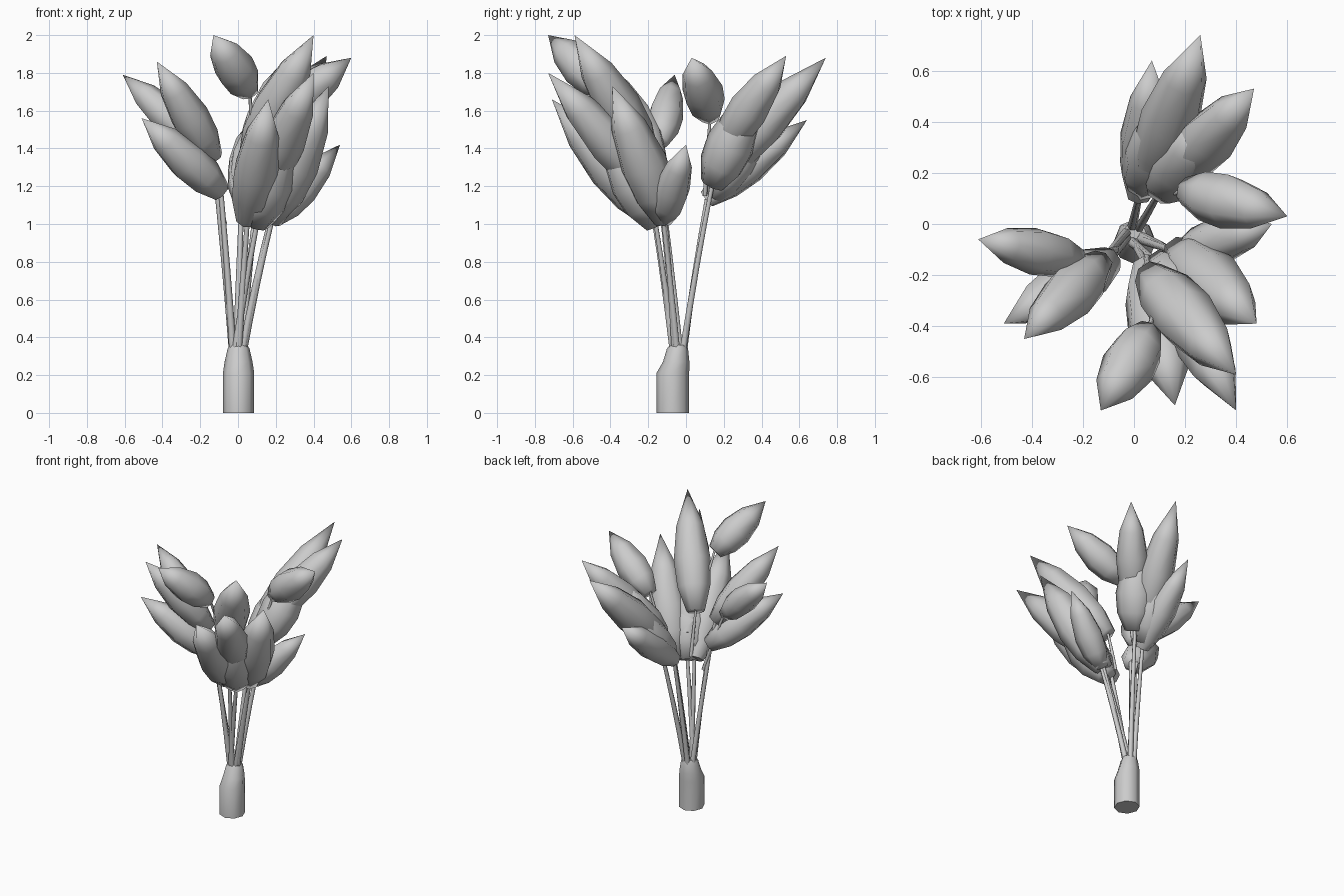
import bpy, bmesh, math
from mathutils import Vector

if "Cube" in bpy.data.objects:
    bpy.data.objects.remove(bpy.data.objects["Cube"])


def loft(name, rings, sides, angle=50):
    """rings: (centre, axis, radius_a, radius_b); zero radius makes a point"""
    bm = bmesh.new()
    loops = []
    for c, axis, ra, rb in rings:
        axis = Vector(axis).normalized()
        a = Vector((0, 1, 0)).cross(axis).normalized()
        b = axis.cross(a)
        if ra == 0:
            loops.append([bm.verts.new(c)])
            continue
        loops.append([bm.verts.new(Vector(c)
                      + a * ra * math.cos(2 * math.pi * i / sides)
                      + b * rb * math.sin(2 * math.pi * i / sides))
                      for i in range(sides)])
    for lo, hi in zip(loops, loops[1:]):
        for i in range(sides):
            j = (i + 1) % sides
            if len(hi) == 1:
                bm.faces.new((lo[i], lo[j], hi[0]))
            else:
                bm.faces.new((lo[i], lo[j], hi[j], hi[i]))
    bm.faces.new(loops[0][::-1])
    if len(loops[-1]) > 1:
        bm.faces.new(loops[-1])
    bmesh.ops.recalc_face_normals(bm, faces=bm.faces)
    me = bpy.data.meshes.new(name)
    bm.to_mesh(me)
    bm.free()
    ob = bpy.data.objects.new(name, me)
    bpy.context.collection.objects.link(ob)
    bpy.ops.object.select_all(action='DESELECT')
    ob.select_set(True)
    bpy.context.view_layer.objects.active = ob
    bpy.ops.object.shade_smooth_by_angle(angle=math.radians(angle))
    return ob


BUD = [(0, .5), (.2, .9), (.42, 1), (.7, .74), (1, 0)]


def bud(base, tip, r):
    base, tip = Vector(base), Vector(tip)
    d = tip - base
    loft("bud", [(base + d * t, d, r * k, r * k) for t, k in BUD], 7, 75)


def stem(start, end, r=.018):
    # stem bows outward as it rises, then leans into its bud
    s, e = Vector(start), Vector(end)
    mid = Vector((s.x + (e.x - s.x) * .45, s.y + (e.y - s.y) * .45, s.z + (e.z - s.z) * .52))
    pts = [s * (1 - t) ** 2 + mid * 2 * t * (1 - t) + e * t * t
           for t in (0, .25, .5, .75, 1)]
    rings = []
    for i, p in enumerate(pts):
        d = pts[min(i + 1, 4)] - pts[max(i - 1, 0)]
        k = r * (1.1 - .1 * i)
        rings.append((p, d, k, k))
    loft("stem", rings, 6, 70)


# wrapped base bundle, leaning back towards the top
loft("base_bundle", [((.003, y, z), (0, 0, 1), rx, ry) for y, z, rx, ry in
     [(-.07, 0, .083, .087), (-.07, .21, .083, .087), (-.052, .27, .074, .07),
      (-.045, .34, .058, .056), (-.04, .36, .047, .045)]], 8)

# buds: base point, tip point, radius
BUDS = [
    ((-.22, -.14, 1.43), (-.61, -.06, 1.79), .095),
    ((-.13, -.15, 1.35), (-.43, -.45, 1.86), .105),
    ((-.09, -.14, 1.17), (-.51, -.39, 1.56), .11),
    ((.06, -.42, 1.70), (-.13, -.73, 2.0), .11),
    ((.06, -.20, 1.35), (.40, -.59, 2.0), .125),
    ((.12, -.18, 1.17), (.40, -.73, 1.80), .12),
    ((.05, -.17, 1.02), (.16, -.71, 1.66), .125),
    ((.17, -.11, 1.02), (.48, -.39, 1.73), .13),
    ((.17, .20, 1.41), (.47, .53, 1.89), .11),
    ((.20, .13, 1.57), (.60, .03, 1.88), .11),
    ((.18, -.12, 1.02), (.54, .0, 1.42), .095),
    ((.06, .17, 1.27), (.26, .74, 1.88), .12),
    ((.02, .11, 1.13), (.07, .64, 1.55), .10),
    ((.11, .14, 1.21), (.29, .38, 1.72), .135),
    # inner buds that fill the front and back clusters
    ((.10, -.16, 1.0), (.25, -.44, 1.52), .135),
    ((.03, .14, 1.15), (.13, .46, 1.60), .115),
]
for b in BUDS:
    bud(*b)

# long stems from the bundle to the lower buds
for i, a in [(1, 2.9), (2, 3.6), (6, 4.8), (7, 5.6), (10, 6), (12, 1.8),
             (13, .9), (14, 4.2)]:
    stem((.03 * math.cos(a), -.04 + .03 * math.sin(a), .33), BUDS[i][0])

# thin side stems branching to the higher buds
for s, e in [((-.07, -.10, 1.0), (-.22, -.14, 1.45)),
             ((.05, -.13, 1.05), (.06, -.20, 1.37)),
             ((.09, -.25, 1.25), (.06, -.42, 1.72)),
             ((.09, .10, 1.15), (.20, .13, 1.59))]:
    stem(s, e, .012)
